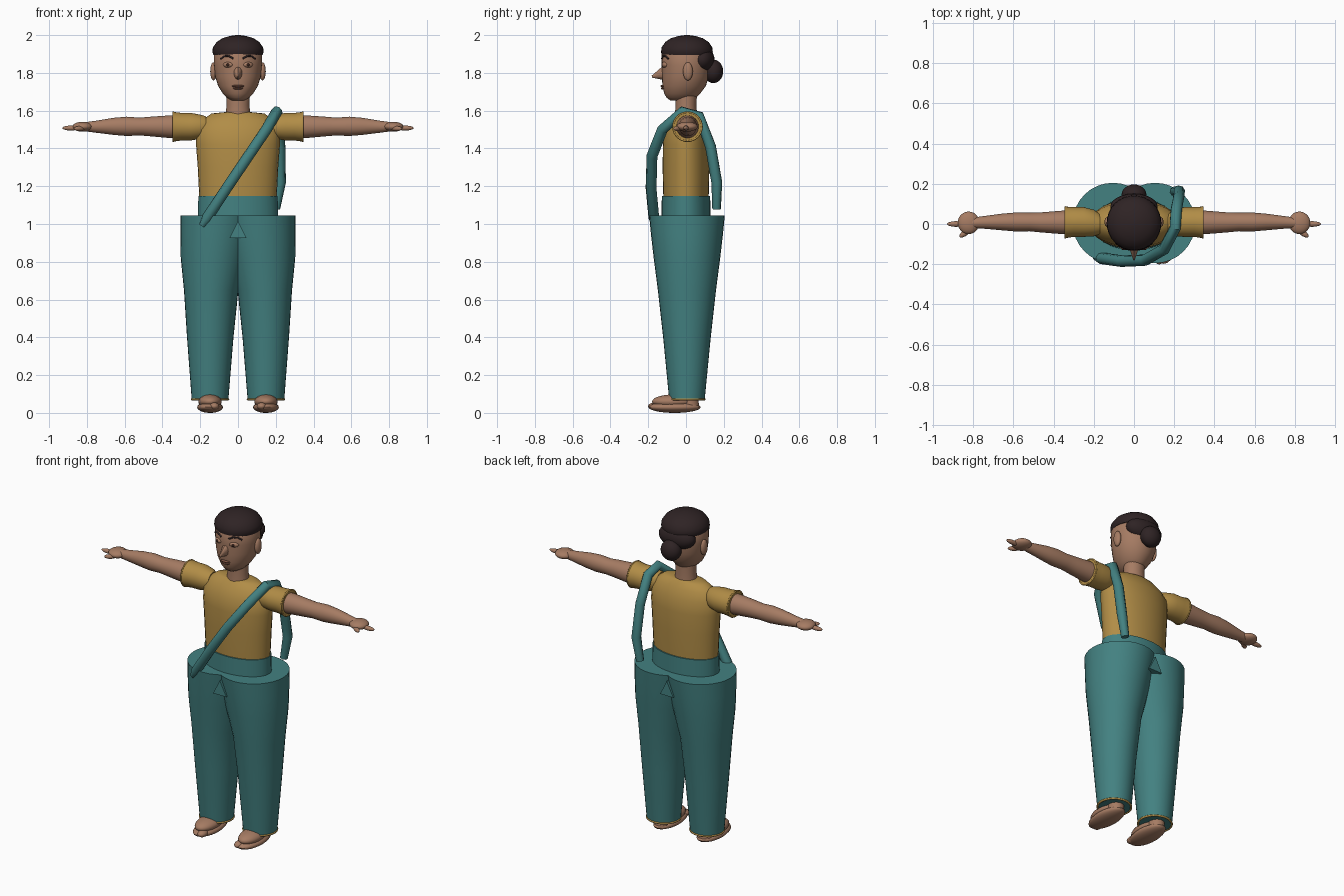
import bpy, bmesh, math
from mathutils import Vector

if "Cube" in bpy.data.objects:
    bpy.data.objects.remove(bpy.data.objects["Cube"], do_unlink=True)


def material(name, rgb):
    m = bpy.data.materials.new(name)
    m.use_nodes = True
    m.diffuse_color = (*rgb, 1)
    bsdf = m.node_tree.nodes["Principled BSDF"]
    bsdf.inputs["Base Color"].default_value = (*rgb, 1)
    bsdf.inputs["Roughness"].default_value = 0.8
    return m


SKIN = material("skin", (0.38, 0.2, 0.125))
TEAL = material("teal_cloth", (0.056, 0.22, 0.22))
MUSTARD = material("mustard_cloth", (0.44, 0.265, 0.062))
HAIR = material("dark_hair", (0.028, 0.017, 0.018))
LIPS = material("lips", (0.2, 0.085, 0.055))
EYES = material("brown_eye", (0.035, 0.015, 0.01))


def finish(name, bm, mat, angle=40):
    bmesh.ops.recalc_face_normals(bm, faces=bm.faces)
    mesh = bpy.data.meshes.new(name)
    bm.to_mesh(mesh)
    bm.free()
    mesh.materials.append(mat)
    ob = bpy.data.objects.new(name, mesh)
    bpy.context.collection.objects.link(ob)
    bpy.ops.object.select_all(action="DESELECT")
    ob.select_set(True)
    bpy.context.view_layer.objects.active = ob
    bpy.ops.object.shade_smooth_by_angle(angle=math.radians(angle))
    return ob


def loft(name, mat, sections, axis="z", side=1, n=32):
    """Skin ellipses given as (position, centre a, centre b, radius a, radius b)."""
    bm = bmesh.new()
    rings = []
    for p, ca, cb, ra, rb in sections:
        ring = []
        for i in range(n):
            t = math.tau * i / n
            a, b = ca + ra * math.cos(t), cb + rb * math.sin(t)
            co = (side * a, b, p) if axis == "z" else (side * p, a, b)
            ring.append(bm.verts.new(co))
        rings.append(ring)
    for lo, hi in zip(rings, rings[1:]):
        for i in range(n):
            j = (i + 1) % n
            bm.faces.new((lo[i], lo[j], hi[j], hi[i]))
    bm.faces.new(rings[0])
    bm.faces.new(rings[-1])
    return finish(name, bm, mat)


def blob(name, mat, centre, radii, turn=0):
    bm = bmesh.new()
    bmesh.ops.create_uvsphere(bm, u_segments=24, v_segments=14, radius=1)
    bmesh.ops.scale(bm, vec=radii, verts=bm.verts)
    ob = finish(name, bm, mat)
    ob.location, ob.rotation_euler.z = centre, turn
    return ob


def tube(name, mat, points, radius, closed=False, taper=None):
    curve = bpy.data.curves.new(name, "CURVE")
    curve.dimensions = "3D"
    curve.bevel_depth, curve.bevel_resolution = radius, 2
    curve.use_fill_caps = True
    spline = curve.splines.new("POLY")
    spline.points.add(len(points) - 1)
    for i, co in enumerate(points):
        spline.points[i].co = (*co, 1)
        spline.points[i].radius = taper[i] if taper else 1
    spline.use_cyclic_u = closed
    curve.materials.append(mat)
    ob = bpy.data.objects.new(name, curve)
    bpy.context.collection.objects.link(ob)
    bpy.ops.object.select_all(action="DESELECT")
    ob.select_set(True)
    bpy.context.view_layer.objects.active = ob
    bpy.ops.object.convert(target="MESH")
    bpy.ops.object.shade_smooth_by_angle(angle=math.radians(50))


def ring_points(fn, n=32):
    return [fn(math.cos(math.tau * i / n), math.sin(math.tau * i / n)) for i in range(n)]


# Torso, waistband and neck
loft("shirt", MUSTARD, [
    (1.14, 0, 0, 0.205, 0.12), (1.3, 0, 0, 0.213, 0.124), (1.42, 0, 0, 0.222, 0.122),
    (1.5, 0, 0, 0.222, 0.113), (1.55, 0, 0.003, 0.19, 0.085), (1.585, 0, 0.005, 0.14, 0.062),
    (1.592, 0, 0.005, 0.07, 0.055)])
loft("waistband", TEAL, [(1.03, 0, 0, 0.212, 0.13), (1.148, 0, 0, 0.21, 0.128)])
loft("neck", SKIN, [(1.56, 0, 0, 0.068, 0.06), (1.63, 0, 0, 0.06, 0.055), (1.72, 0, 0, 0.065, 0.06)])

# Head
loft("head", SKIN, [
    (1.655, 0, -0.03, 0.035, 0.055), (1.668, 0, -0.025, 0.058, 0.077), (1.69, 0, -0.02, 0.08, 0.095),
    (1.73, 0, -0.01, 0.105, 0.115), (1.78, 0, -0.003, 0.121, 0.124), (1.84, 0, 0, 0.127, 0.129),
    (1.9, 0, 0, 0.128, 0.129), (1.95, 0, 0, 0.1, 0.1)])
loft("hair_cap", HAIR, [
    (1.895, 0, 0.005, 0.13, 0.133), (1.91, 0, 0.005, 0.136, 0.137), (1.935, 0, 0.005, 0.133, 0.134),
    (1.963, 0, 0.005, 0.113, 0.115), (1.983, 0, 0.005, 0.083, 0.085),
    (1.995, 0, 0.005, 0.045, 0.047), (2.0, 0, 0.005, 0.01, 0.01)])
blob("back_hair", HAIR, (0, 0.085, 1.87), (0.118, 0.066, 0.07))
blob("hair_bun", HAIR, (0, 0.145, 1.808), (0.062, 0.052, 0.062))

# Nose and mouth
bm = bmesh.new()
bmesh.ops.create_cone(bm, cap_ends=True, segments=12, radius1=0.034, radius2=0.004, depth=0.08)
bmesh.ops.scale(bm, vec=(0.85, 1.3, 1), verts=bm.verts)
nose = finish("nose", bm, SKIN)
nose.location, nose.rotation_euler.x = (0, -0.142, 1.79), math.radians(105)
blob("upper_lip", LIPS, (0, -0.123, 1.73), (0.032, 0.012, 0.007))
blob("lower_lip", LIPS, (0, -0.12, 1.718), (0.026, 0.012, 0.007))

for side, label in ((1, "left"), (-1, "right")):
    # Eyes, brows and ears
    blob(label + "_eyelid", SKIN, (side * 0.053, -0.113, 1.843), (0.027, 0.014, 0.015), side * 0.4)
    blob(label + "_eye", EYES, (side * 0.053, -0.121, 1.843), (0.012, 0.009, 0.01), side * 0.4)
    brow = [(side * x, y, z) for x, y, z in (
        (0.025, -0.127, 1.876), (0.05, -0.12, 1.89), (0.075, -0.106, 1.888), (0.092, -0.092, 1.874))]
    tube(label + "_eyebrow", HAIR, brow, 0.005)
    blob(label + "_ear", SKIN, (side * 0.13, 0.01, 1.808), (0.017, 0.026, 0.048))

    # Arm, sleeve and cuff
    loft(label + "_sleeve", MUSTARD, [
        (0.17, 0, 1.515, 0.05, 0.055), (0.2, 0.005, 1.515, 0.066, 0.064), (0.25, 0.01, 1.515, 0.074, 0.073),
        (0.3, 0.01, 1.515, 0.074, 0.073), (0.345, 0.008, 1.515, 0.079, 0.079)], "x", side)
    tube(label + "_cuff", MUSTARD,
         ring_points(lambda c, s: (side * 0.342, 0.008 + 0.076 * c, 1.515 + 0.076 * s)), 0.005, True)
    loft(label + "_arm", SKIN, [
        (0.28, 0.008, 1.515, 0.06, 0.061), (0.36, 0.008, 1.515, 0.058, 0.06), (0.46, 0.008, 1.516, 0.05, 0.052),
        (0.52, 0.01, 1.516, 0.046, 0.047), (0.59, 0.01, 1.517, 0.047, 0.051), (0.66, 0.01, 1.517, 0.041, 0.045),
        (0.75, 0.008, 1.515, 0.031, 0.032), (0.81, 0.005, 1.515, 0.026, 0.024)], "x", side)

    # Hand
    blob(label + "_palm", SKIN, (side * 0.823, 0.006, 1.515), (0.054, 0.056, 0.026))
    blob(label + "_finger", SKIN, (side * 0.885, 0, 1.508), (0.045, 0.014, 0.013))
    blob(label + "_thumb", SKIN, (side * 0.84, -0.045, 1.505), (0.034, 0.014, 0.013), side * -0.6)

    # Trouser leg and hem
    loft(label + "_trouser_leg", TEAL, [
        (0.07, 0.148, 0.005, 0.097, 0.094), (0.4, 0.147, 0.005, 0.123, 0.126),
        (0.65, 0.142, 0.005, 0.144, 0.154), (0.82, 0.128, 0.005, 0.175, 0.176),
        (0.95, 0.115, 0.005, 0.19, 0.191), (1.045, 0.105, 0.005, 0.2, 0.2)], "z", side)
    tube(label + "_hem", MUSTARD,
         ring_points(lambda c, s: (side * (0.148 + 0.096 * c), 0.005 + 0.093 * s, 0.072)), 0.006, True)

    # Foot
    loft(label + "_ankle", SKIN, [(0.03, 0.148, 0.02, 0.045, 0.05), (0.12, 0.148, 0.01, 0.045, 0.05)], "z", side)
    blob(label + "_sole", SKIN, (side * 0.148, -0.06, 0.03), (0.068, 0.138, 0.03))
    blob(label + "_instep", SKIN, (side * 0.148, -0.07, 0.06), (0.062, 0.11, 0.037))
    blob(label + "_big_toe", SKIN, (side * 0.125, -0.165, 0.035), (0.026, 0.036, 0.02))

# Crotch gusset: a triangular prism running front to back
bm = bmesh.new()
corners = ((-0.045, 0.925), (0.045, 0.925), (0, 1.015))
front = bm.faces.new([bm.verts.new((x, -0.178, z)) for x, z in corners])
extruded = bmesh.ops.extrude_face_region(bm, geom=[front])["geom"]
bmesh.ops.translate(bm, vec=Vector((0, 0.366, 0)),
                    verts=[g for g in extruded if isinstance(g, bmesh.types.BMVert)])
finish("crotch_gusset", bm, TEAL)

# Shoulder strap crossing the chest and hanging down the back
tube("shoulder_strap", TEAL, [
    (-0.19, -0.165, 0.99), (-0.165, -0.17, 1.03), (-0.06, -0.185, 1.19), (0.055, -0.18, 1.36),
    (0.15, -0.125, 1.5), (0.205, -0.02, 1.595), (0.21, 0.07, 1.57), (0.222, 0.13, 1.41),
    (0.225, 0.163, 1.22), (0.2, 0.162, 1.08)], 0.029, taper=[0.6] + [1] * 8 + [0.8])
